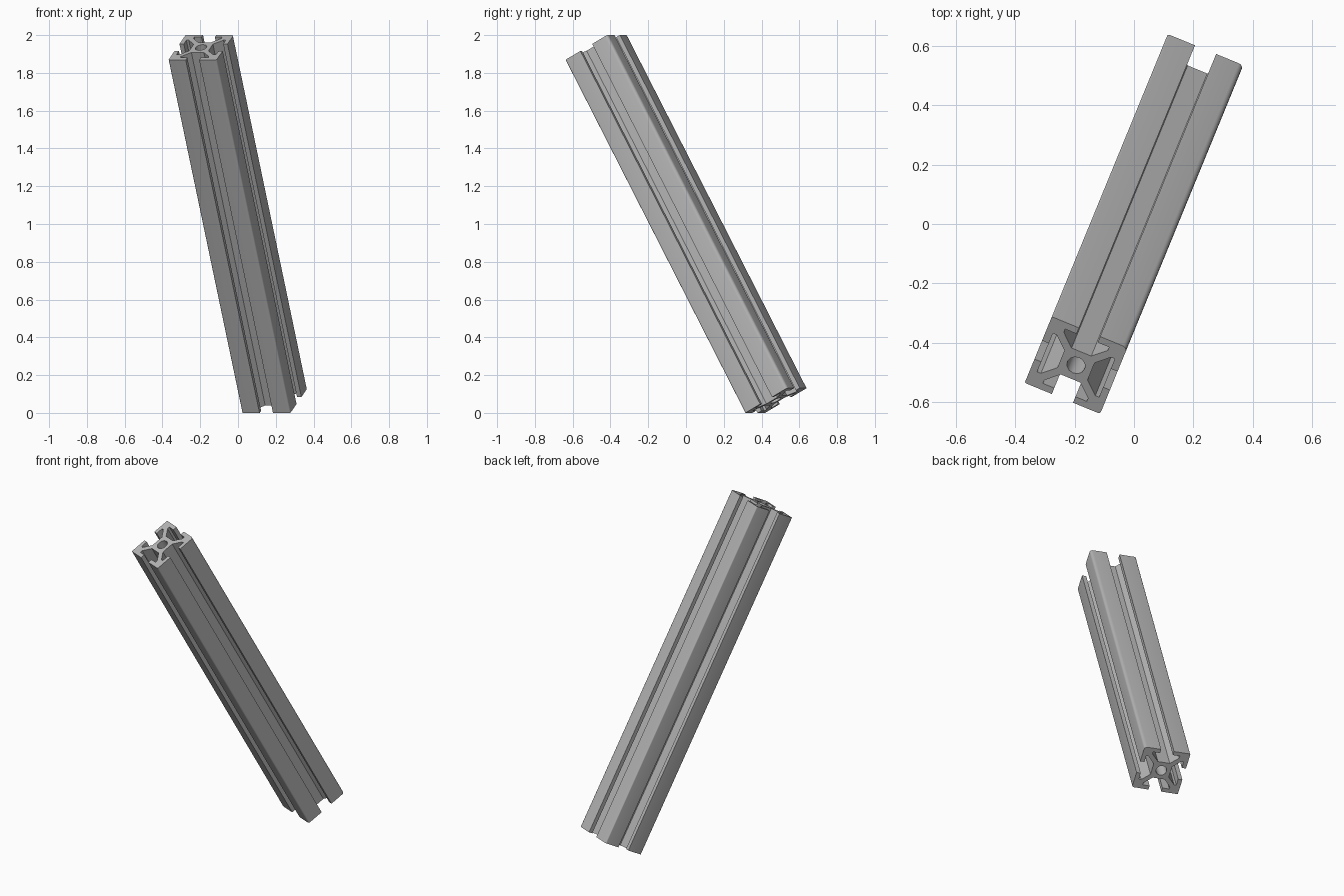
import bpy, bmesh, math
from mathutils import Matrix, Vector

cube = bpy.data.objects.get("Cube")
if cube:
    bpy.data.objects.remove(cube, do_unlink=True)

SIDE = 0.275               # width of the square section
UNIT = SIDE / 20           # section is drawn on a 20 x 20 grid
LENGTH = 2.134
CORNER_RADII = (1.2, 0.5, 0.4, 0.7)

# Brushed aluminium grey
metal = bpy.data.materials.new("aluminium_grey")
metal.use_nodes = True
grey = (0.46, 0.46, 0.46, 1)
metal.diffuse_color = grey
metal.node_tree.nodes["Principled BSDF"].inputs["Base Color"].default_value = grey


def arc(cx, cy, r, start, sweep, steps):
    """Points along an arc, angles in degrees."""
    return [(cx + r * math.cos(math.radians(start + sweep * i / steps)),
             cy + r * math.sin(math.radians(start + sweep * i / steps)))
            for i in range(steps + 1)]


def section_outline():
    """Four T-slots, each followed by a rounded corner."""
    half_slot = [(4, 2.6), (7.2, 5.8), (8.2, 5.8), (8.2, 2.8), (10, 2.8)]
    slot = [(x, -y) for x, y in reversed(half_slot)] + half_slot
    points = []
    for k, r in enumerate(CORNER_RADII):
        turn = Matrix.Rotation(k * math.pi / 2, 2)
        corner = arc(10 - r, 10 - r, r, 0, 90, 4)
        points += [turn @ Vector(p) for p in slot + corner]
    return points


def add_loop(bm, points):
    verts = [bm.verts.new((p[0] * UNIT, p[1] * UNIT, -LENGTH / 2)) for p in points]
    return [bm.edges.new((verts[i - 1], verts[i])) for i in range(len(verts))]


# Extruded rail with a central bore
bm = bmesh.new()
edges = add_loop(bm, section_outline())
edges += add_loop(bm, arc(0, 0, 2.3, 0, 360, 12)[:-1])
bmesh.ops.triangle_fill(bm, edges=edges, use_beauty=True)
top = bmesh.ops.extrude_face_region(bm, geom=bm.faces[:], use_keep_orig=True)
bmesh.ops.translate(bm, vec=(0, 0, LENGTH),
                    verts=[g for g in top["geom"] if isinstance(g, bmesh.types.BMVert)])
bmesh.ops.recalc_face_normals(bm, faces=bm.faces[:])
mesh = bpy.data.meshes.new("slotted_rail")
bm.to_mesh(mesh)
bm.free()
mesh.materials.append(metal)
rail = bpy.data.objects.new("slotted_rail", mesh)
bpy.context.collection.objects.link(rail)

# Lean the rail towards the front and turn it about the vertical
axis = Vector((-0.39, -0.95, 1.865)).normalized()
across = axis.cross(Vector((0, 0, 1))).normalized() * -1
if across.x < 0:
    across.negate()
up = axis.cross(across)
pose = Matrix((across, up, axis)).transposed().to_4x4()
rail.matrix_world = Matrix.Translation((0, 0, 1)) @ pose

bpy.ops.object.select_all(action='DESELECT')
rail.select_set(True)
bpy.context.view_layer.objects.active = rail
bpy.ops.object.shade_smooth_by_angle(angle=math.radians(30))
